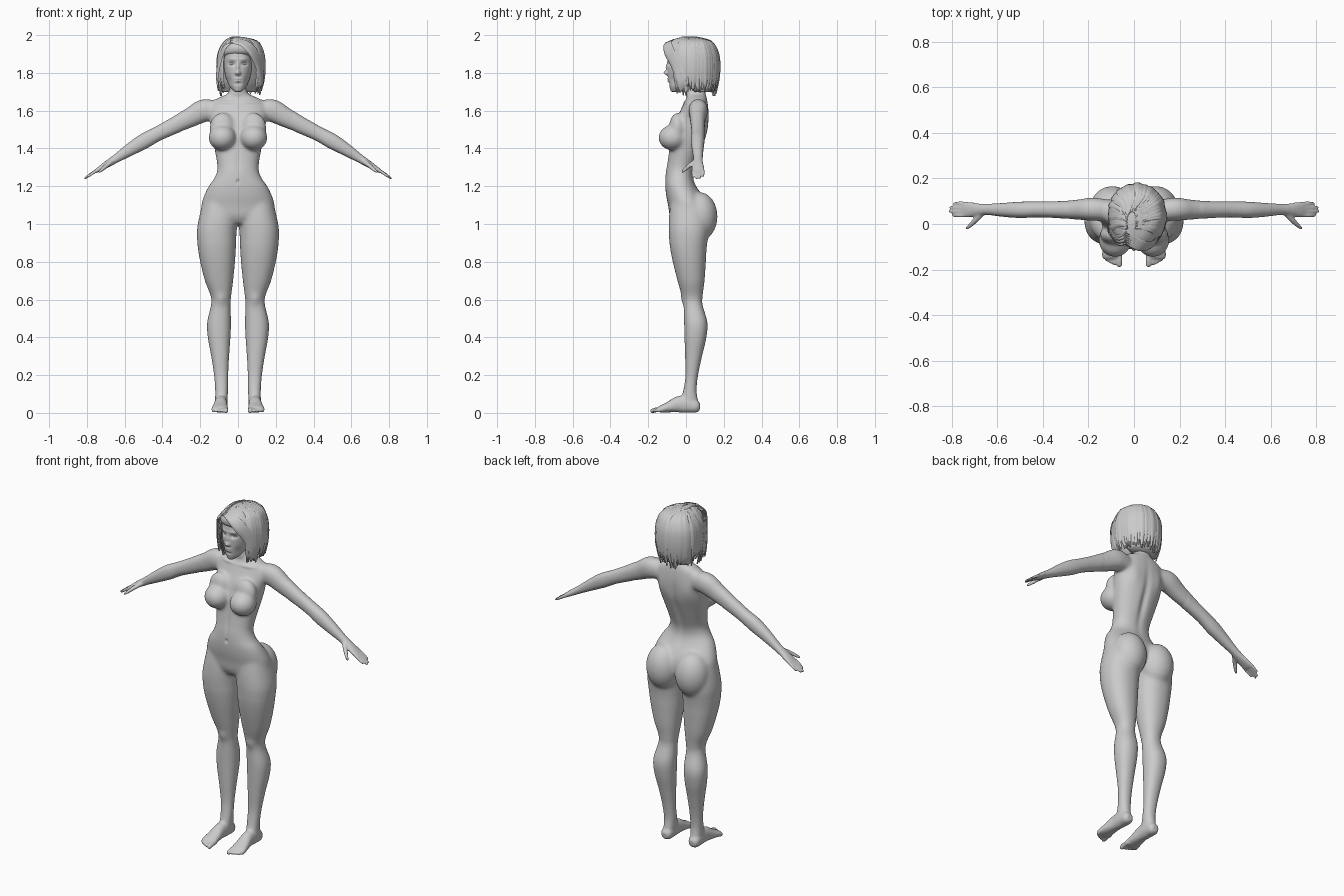
import bpy, bmesh, math, random
from mathutils import Vector, Matrix

random.seed(4)
TAU = 2 * math.pi


def spline(keys, k=6):
    """Catmull-Rom interpolation through tuples of any length."""
    out, n = [], len(keys)
    for i in range(n - 1):
        p = [keys[max(0, min(n - 1, i + d))] for d in (-1, 0, 1, 2)]
        for j in range(k):
            t = j / k
            out.append([.5 * (2 * b + (c - a) * t + (2*a - 5*b + 4*c - d) * t**2
                              + (3*b - a - 3*c + d) * t**3) for a, b, c, d in zip(*p)])
    return out + [list(keys[-1])]


def loft(bm, rings):
    vs = [[bm.verts.new(p) for p in r] for r in rings]
    n = len(vs[0])
    for a, b in zip(vs, vs[1:]):
        for i in range(n):
            bm.faces.new((a[i], a[(i+1) % n], b[(i+1) % n], b[i]))
    bm.faces.new(vs[0][::-1])
    bm.faces.new(vs[-1])


def oval(c, a, b, n=36, e=2.2):
    sp = lambda v: math.copysign(abs(v) ** (2 / e), v)
    return [c + a * sp(math.cos(TAU*i/n)) + b * sp(math.sin(TAU*i/n)) for i in range(n)]


def stack(bm, keys, s=1, e=2.2):
    """Horizontal sections: z, x min, x max, y front, y back."""
    loft(bm, [oval(Vector((s*(x0+x1)/2, (y0+y1)/2, z)), Vector(((x1-x0)/2, 0, 0)),
                   Vector((0, (y1-y0)/2, 0)), e=e) for z, x0, x1, y0, y1 in spline(keys)])


def limb(bm, keys, s=1, tip=False, n=24):
    """Sections along a path: x, y, z, sideways radius, vertical radius."""
    st = spline(keys)
    pts = [Vector((s*p[0], p[1], p[2])) for p in st]
    rings = []
    for i, p in enumerate(st):
        t = (pts[min(i+1, len(pts)-1)] - pts[max(i-1, 0)]).normalized()
        a = Vector((0, 0, 1)).cross(t).normalized()
        rings.append(oval(pts[i], a * p[3], t.cross(a) * p[4], n))
    loft(bm, rings)
    if tip:
        ball(bm, pts[-1], (st[-1][3],) * 3)


def ball(bm, c, r):
    bmesh.ops.create_uvsphere(bm, u_segments=32, v_segments=20, radius=1,
                              matrix=Matrix.Translation(c) @ Matrix.Diagonal((*r, 1)))


def brush(bm, c, r, d):
    """Soft sculpt push."""
    for v in bm.verts:
        q = sum(((v.co[i] - c[i]) / r[i]) ** 2 for i in range(3))
        if q < 9:
            v.co += Vector(d) * math.exp(-q)


def finish(name, bm, angle=180):
    bmesh.ops.recalc_face_normals(bm, faces=bm.faces)
    me = bpy.data.meshes.new(name)
    bm.to_mesh(me)
    bm.free()
    me.shade_smooth()
    if angle < 180:
        me.set_sharp_from_angle(angle=math.radians(angle))
    ob = bpy.data.objects.new(name, me)
    bpy.context.collection.objects.link(ob)
    return ob


def fuse(bm, voxel):
    """Merge overlapping volumes into one skin and return it as a bmesh."""
    ob = finish("fuse_helper", bm)
    m = ob.modifiers.new("fuse", 'REMESH')
    m.mode, m.voxel_size = 'VOXEL', voxel
    dg = bpy.context.evaluated_depsgraph_get()
    me = bpy.data.meshes.new_from_object(ob.evaluated_get(dg))
    bpy.data.objects.remove(ob)
    out = bmesh.new()
    out.from_mesh(me)
    return out


def relax(bm, times, test):
    vs = [v for v in bm.verts if test(v.co)]
    for _ in range(times):
        bmesh.ops.smooth_vert(bm, verts=vs, factor=.5, use_axis_x=True, use_axis_y=True, use_axis_z=True)


# torso and neck
bm = bmesh.new()
torso = [(1.78, .046, .0, .10), (1.72, .046, .0, .10), (1.69, .055, .0, .105), (1.67, .10, .005, .11),
         (1.645, .14, -.01, .115), (1.60, .155, -.03, .12), (1.55, .15, -.055, .12),
         (1.48, .14, -.075, .112), (1.40, .125, -.088, .085), (1.32, .111, -.10, .055),
         (1.28, .111, -.107, .042), (1.24, .127, -.11, .04), (1.20, .156, -.11, .055),
         (1.15, .18, -.105, .088), (1.10, .194, -.095, .11), (1.04, .19, -.085, .11), (1.0, .12, -.06, .08)]
stack(bm, [(z, -w, w, f, b) for z, w, f, b in torso])

leg = [(1.12, .01, .185, -.08, .10), (1.04, .0, .205, -.09, .125), (.96, .007, .218, -.092, .122),
       (.88, .011, .213, -.085, .11), (.80, .016, .20, -.07, .105), (.70, .026, .175, -.045, .098),
       (.62, .036, .145, -.022, .088), (.57, .04, .143, -.012, .088), (.48, .037, .163, -.01, .113),
       (.40, .04, .16, -.008, .108), (.30, .047, .142, -.005, .085), (.20, .052, .127, -.003, .064),
       (.12, .053, .121, -.014, .056), (.06, .056, .121, -.03, .064), (.02, .06, .118, -.03, .066)]
foot = [(.09, .074, .03, .018, .018), (.09, .055, .033, .032, .033), (.09, .01, .045, .034, .045),
        (.091, -.04, .045, .034, .043), (.094, -.09, .031, .04, .029), (.097, -.135, .02, .044, .018),
        (.097, -.15, .016, .038, .012)]
arm = [(.11, .06, 1.60, .045, .05), (.18, .065, 1.60, .051, .061), (.25, .063, 1.565, .044, .053),
       (.34, .063, 1.52, .037, .044), (.43, .064, 1.475, .035, .039), (.50, .062, 1.437, .036, .041),
       (.57, .062, 1.395, .031, .034), (.64, .064, 1.35, .025, .024), (.68, .064, 1.325, .026, .020),
       (.72, .063, 1.30, .033, .015), (.752, .063, 1.279, .032, .010)]
for s in (1, -1):
    stack(bm, leg, s)
    limb(bm, foot, s)
    limb(bm, arm, s, n=32)
    # breasts and buttocks
    ball(bm, (s*.083, -.07, 1.457), (.073, .076, .068))
    ball(bm, (s*.083, -.045, 1.51), (.068, .045, .08))
    ball(bm, (s*.095, .07, 1.04), (.098, .097, .13))
    # toes
    for x, y, r in ((.064, -.177, .013), (.084, -.173, .0095), (.101, -.166, .009), (.117, -.157, .009),
                    (.131, -.145, .0085)):
        limb(bm, [(x, -.12, .018, r, r), (x, y+.025, .017, r, r), (x, y, .011, r, r)], s, True, 12)
    # fingers and thumb
    for y, x, z in ((.037, .795, 1.25), (.055, .81, 1.242), (.073, .806, 1.244), (.091, .79, 1.254)):
        limb(bm, [(.73, .063+(y-.063)*.9, 1.294, .009, .009), ((.74+x)/2, y, (1.291+z)/2, .0085, .0085),
                  (x, y, z, .006, .006)], s, True, 12)
    limb(bm, [(.66, .055, 1.335, .014, .014), (.69, .022, 1.313, .013, .012), (.715, -.002, 1.292, .010, .010),
              (.733, -.018, 1.277, .007, .007)], s, True, 12)

# body: one fused, softened skin
bm = fuse(bm, .0052)
relax(bm, 26, lambda c: abs(c.x) < .3 and c.z > .9)
relax(bm, 7, lambda c: abs(c.x) < .7 and .06 < c.z <= .95 or .28 < abs(c.x) < .7)
relax(bm, 2, lambda c: abs(c.x) >= .7 or c.z <= .07)
brush(bm, (0, .09, 1.40), (.02, .07, .16), (0, -.012, 0))
brush(bm, (0, -.11, 1.225), (.007, .02, .01), (0, .009, 0))
brush(bm, (0, -.10, 1.33), (.012, .03, .07), (0, .004, 0))
for s in (1, -1):
    brush(bm, (s*.075, -.01, 1.645), (.05, .03, .008), (0, -.005, .003))
    brush(bm, (s*.09, .12, 1.53), (.04, .05, .06), (0, .008, 0))
    brush(bm, (s*.09, -.015, .60), (.025, .03, .03), (0, -.007, 0))
finish("body", bm)

# head with face sculpted on
bm = bmesh.new()
skull = [(1.70, .018, -.08, -.04), (1.715, .034, -.085, 0), (1.74, .052, -.09, .04), (1.78, .066, -.095, .08),
         (1.82, .073, -.098, .10), (1.86, .077, -.098, .115), (1.90, .077, -.095, .118),
         (1.94, .068, -.08, .11), (1.97, .045, -.05, .08), (1.982, .015, 0, .04)]
stack(bm, [(z, -w, w, f, b) for z, w, f, b in skull])
bm = fuse(bm, .004)
relax(bm, 6, lambda c: True)
brush(bm, (0, -.10, 1.80), (.011, .04, .012), (0, -.021, 0))
brush(bm, (0, -.10, 1.83), (.009, .04, .022), (0, -.010, 0))
brush(bm, (0, -.09, 1.769), (.017, .04, .005), (0, -.006, 0))
brush(bm, (0, -.09, 1.757), (.015, .04, .005), (0, -.006, 0))
brush(bm, (0, -.085, 1.742), (.02, .04, .007), (0, .004, 0))
for s in (1, -1):
    brush(bm, (s*.032, -.09, 1.848), (.018, .05, .011), (0, .012, 0))
    brush(bm, (s*.032, -.09, 1.872), (.025, .05, .008), (0, -.004, 0))
    brush(bm, (s*.01, -.10, 1.797), (.006, .04, .006), (0, -.006, 0))
    brush(bm, (s*.05, -.07, 1.755), (.015, .05, .025), (-s*.004, .005, 0))
finish("head", bm)

bm = bmesh.new()
for s in (1, -1):
    ball(bm, (s*.032, -.069, 1.848), (.015, .014, .009))
finish("eyes", bm)

# solid hair volume behind the face
bm = bmesh.new()
stack(bm, [(1.70, -.085, .10, .04, .135), (1.75, -.10, .12, 0, .16), (1.82, -.106, .128, -.035, .17),
           (1.88, -.106, .13, -.065, .17), (1.91, -.10, .12, -.10, .163), (1.945, -.082, .10, -.103, .145),
           (1.975, -.055, .068, -.07, .105), (1.99, -.02, .03, -.02, .055)])
finish("hair_base", bm)


def lock(bm, pts, width):
    """Flat tapered lock of hair that follows the head."""
    st = [Vector(p) for p in spline(pts, 5)]
    n, rings = len(st), []
    for i, p in enumerate(st):
        t = (st[min(i+1, n-1)] - st[max(i-1, 0)]).normalized()
        out = (p - Vector((.012, .035, min(p.z, 1.86)))).normalized()
        side = t.cross(out).normalized()
        f = i / (n - 1)
        w = width * (.35 + .65 * min(1, f * 2.5)) * (1 if f < .7 else 1 - .8 * (f - .7) / .3)
        rings.append([p - side*w, p - side*w*.4 + out*.004, p + side*w*.4 + out*.004, p + side*w, p - out*.004])
    loft(bm, rings)


# layered bob locks around the sides and back
bm = bmesh.new()
for layer in (0, 1):
    count = 30
    for i in range(count):
        a = math.radians(-42 + 264 * (i + .5 * layer) / count) + random.uniform(-.04, .04)
        c, s, k = math.cos(a), math.sin(a), 1 + random.uniform(-.025, .025) - .03 * layer
        at = lambda r, z: (.014 + .125*c*r*k, .035 + .14*s*r*k, z)
        end = 1.69 + random.uniform(-.015, .025) + .02 * layer
        lock(bm, [(-.012 + .02*c, .01 + .045*s, 1.988), at(.68, 1.967), at(.93, 1.915), at(1.01, 1.85),
                  at(.98, 1.77), at(.86, end)], random.uniform(.013, .021))

# swept fringe from the side parting
for j in range(6):
    f = j / 5
    lock(bm, [(-.035, -.085 + .05*f, 1.962 + .018*f), (.02 + .02*f, -.112 + .03*f, 1.95 + .015*f),
              (.07 + .02*f, -.105 + .03*f, 1.905 + .015*f), (.106 + .018*f, -.065 + .03*f, 1.83),
              (.12 + .01*f, -.04 + .03*f, 1.75), (.105, -.03 + .03*f, 1.69 + .02*random.random())], .016)
for j in range(4):
    f = j / 3
    lock(bm, [(-.035, -.085 + .05*f, 1.962 + .018*f), (-.068, -.09 + .035*f, 1.935 + .015*f),
              (-.094 - .008*f, -.06 + .03*f, 1.87), (-.11, -.035 + .03*f, 1.78),
              (-.103, -.03 + .03*f, 1.70 + .02*random.random())], .014)
finish("hair_locks", bm, 40)
